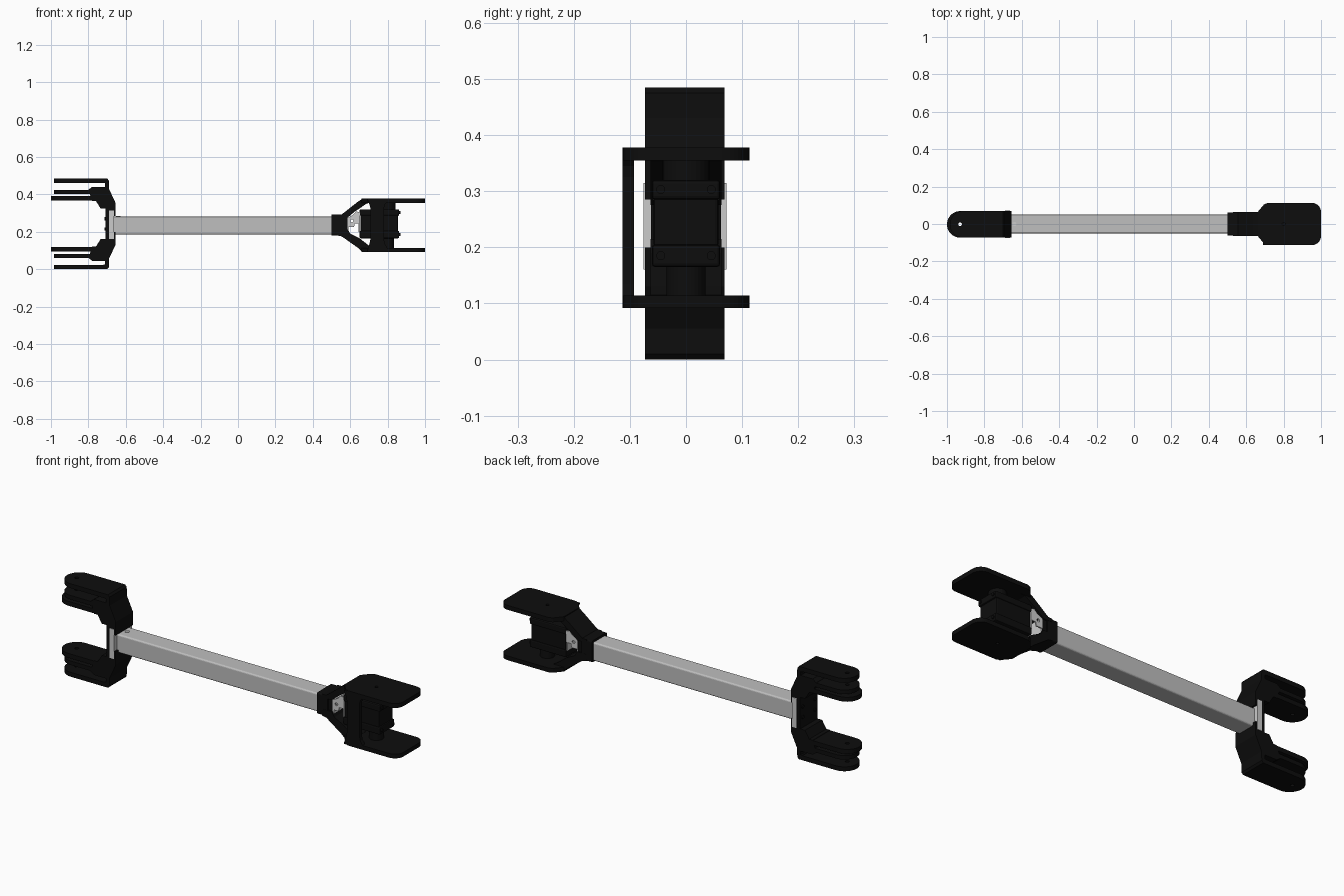
import bpy, bmesh, math

if "Cube" in bpy.data.objects:
    bpy.data.objects.remove(bpy.data.objects["Cube"])

MID = 0.2425  # height of the long axis


def material(name, c):
    m = bpy.data.materials.new(name)
    m.diffuse_color = (*c, 1)
    m.use_nodes = True
    m.node_tree.nodes["Principled BSDF"].inputs["Base Color"].default_value = m.diffuse_color
    return m


BLACK = material("black plastic", (0.004, 0.004, 0.004))
ALU = material("aluminium tube", (0.52, 0.52, 0.52))
SILVER = material("silver bracket", (0.60, 0.60, 0.60))


def flip(pts):
    return [(x, 2 * MID - z) for x, z in pts]


def arc(cx, cy, r, a0, a1, n=10):
    return [(cx + r * math.cos(math.radians(a0 + (a1 - a0) * i / n)),
             cy + r * math.sin(math.radians(a0 + (a1 - a0) * i / n))) for i in range(n + 1)]


def circle(cx, cy, r, n=20):
    return arc(cx, cy, r, 0, 360, n)[:-1]


def rect(cx, cy, hx, hy, r):
    return [p for sx, sy, a in ((1, 1, 0), (-1, 1, 90), (-1, -1, 180), (1, -1, 270))
            for p in arc(cx + sx * (hx - r), cy + sy * (hy - r), r, a, a + 90, 4)]


def prism(name, loops, axis, lo, hi, mat):
    """Extrude a closed outline (first loop) with holes (other loops) along an axis."""
    cu = bpy.data.curves.new(name, 'CURVE')
    cu.dimensions, cu.fill_mode, cu.extrude = '2D', 'BOTH', (hi - lo) / 2
    for pts in loops:
        s = cu.splines.new('POLY')
        s.points.add(len(pts) - 1)
        for p, (u, v) in zip(s.points, pts):
            p.co = (u, v, 0, 1)
        s.use_cyclic_u = True
    tmp = bpy.data.objects.new(name + "_outline", cu)
    bpy.context.collection.objects.link(tmp)
    dg = bpy.context.evaluated_depsgraph_get()
    me = bpy.data.meshes.new_from_object(tmp.evaluated_get(dg))
    bpy.data.objects.remove(tmp)
    bpy.data.curves.remove(cu)
    bm = bmesh.new()
    bm.from_mesh(me)
    for v in bm.verts:
        a, b, d = v.co.x, v.co.y, v.co.z + (lo + hi) / 2
        v.co = {'x': (d, a, b), 'y': (a, d, b), 'z': (a, b, d)}[axis]
    bmesh.ops.remove_doubles(bm, verts=bm.verts, dist=1e-5)
    bmesh.ops.recalc_face_normals(bm, faces=bm.faces)
    bm.to_mesh(me)
    bm.free()
    me.materials.clear()
    me.materials.append(mat)
    for p in me.polygons:
        p.material_index = 0
        p.use_smooth = False
    ob = bpy.data.objects.new(name, me)
    bpy.context.collection.objects.link(ob)
    return ob


def box(name, x, y, z, mat, bevel=0.006):
    bm = bmesh.new()
    bmesh.ops.create_cube(bm, size=1)
    for v in bm.verts:
        v.co = [(lo + hi) / 2 + c * (hi - lo) for c, (lo, hi) in zip(v.co, (x, y, z))]
    if bevel:
        bmesh.ops.bevel(bm, geom=bm.edges[:], offset=bevel, segments=2, profile=0.5, affect='EDGES')
    me = bpy.data.meshes.new(name)
    bm.to_mesh(me)
    bm.free()
    me.materials.append(mat)
    ob = bpy.data.objects.new(name, me)
    bpy.context.collection.objects.link(ob)
    return ob


# Square tube
prism("tube", [rect(0, 0.2325, 0.05, 0.048, 0.008), rect(0, 0.2325, 0.042, 0.04, 0.004)],
      'x', -0.665, 0.53, ALU)
prism("tube_screw", [circle(-0.64, 0, 0.011)], 'z', 0.275, 0.284, SILVER)

# Left fork: stacked round-ended plates on a stepped wall, upper and lower
FY = (-0.073, 0.069)
cy, fr = sum(FY) / 2, (FY[1] - FY[0]) / 2


def finger(tip, root):
    return [arc(tip + fr, cy, fr, 90, 270, 20) + [(root, FY[0]), (root, FY[1])],
            circle(-0.93, cy, 0.01, 12)]


WALL = [(-0.72, 0.485), (-0.70, 0.485), (-0.691, 0.475), (-0.69, 0.43), (-0.655, 0.355),
        (-0.655, 0.285), (-0.69, 0.285), (-0.69, MID), (-0.708, MID), (-0.708, 0.325),
        (-0.735, 0.325), (-0.76, 0.365), (-0.78, 0.365), (-0.80, 0.425), (-0.78, 0.44),
        (-0.71, 0.44), (-0.71, 0.46), (-0.72, 0.46)]
for side, up in (("upper", True), ("lower", False)):
    prism(f"fork_wall_{side}", [WALL if up else flip(WALL)], 'y', *FY, BLACK)
    for part, tip, root, lo, hi in (("outer", -0.985, -0.71, 0.462, 0.485),
                                    ("middle", -0.985, -0.75, 0.403, 0.424),
                                    ("inner", -1.0, -0.75, 0.367, 0.39)):
        if not up:
            lo, hi = 2 * MID - hi, 2 * MID - lo
        prism(f"fork_{part}_plate_{side}", finger(tip, root), 'z', lo, hi, BLACK)

# Silver end plate between the fork wall and the tube
box("end_plate", (-0.69, -0.664), (-0.076, 0.072), (0.16, 0.315), SILVER, 0)
for y in (-0.05, 0.05):
    for z in (0.215, 0.27):
        prism("fork_screw", [circle(y, z, 0.009, 12)], 'x', -0.713, -0.706, BLACK)

# Collar around the right end of the tube
prism("collar", [rect(0, 0.236, 0.062, 0.056, 0.008), rect(0, 0.2325, 0.049, 0.047, 0.004)],
      'x', 0.50, 0.56, BLACK)
box("collar_stop", (0.535, 0.585), (-0.055, 0.055), (0.185, 0.288), BLACK, 0)

# Flared arms from the collar to the two plates
UPPER = [(0.53, 0.292), (0.555, 0.293), (0.64, 0.36), (0.665, 0.377), (0.72, 0.378),
         (0.72, 0.355), (0.69, 0.352), (0.625, 0.308), (0.585, 0.275), (0.53, 0.275)]
LOWER = [(0.53, 0.18), (0.555, 0.175), (0.64, 0.115), (0.665, 0.093), (0.72, 0.092),
         (0.72, 0.115), (0.695, 0.13), (0.65, 0.165), (0.60, 0.19), (0.585, 0.215), (0.53, 0.215)]
prism("arm_upper", [UPPER], 'y', -0.063, 0.063, BLACK)
prism("arm_lower", [LOWER], 'y', -0.063, 0.063, BLACK)

# Wide end plates
half = [(0.66, 0.063), (0.67, 0.075), (0.695, 0.105), (0.715, 0.113)] + arc(0.95, 0.063, 0.05, 90, 0)
plan = half + [(x, -y) for x, y in reversed(half)]
for side, lo, hi in (("upper", 0.355, 0.378), ("lower", 0.092, 0.114)):
    prism(f"end_plate_{side}", [plan, circle(0.80, 0, 0.008, 12)], 'z', lo, hi, BLACK)

# Side strut joining the plates on the front side
prism("side_strut", [[(0.69, 0.375), (0.81, 0.375), (0.785, 0.345), (0.78, 0.325), (0.78, 0.16),
                      (0.785, 0.135), (0.81, 0.095), (0.69, 0.095), (0.703, 0.135), (0.708, 0.16),
                      (0.708, 0.325), (0.703, 0.345)]], 'y', -0.113, -0.093, BLACK)

# Motor: stacked case sections, output discs and case screws
box("motor_case", (0.655, 0.855), (-0.058, 0.058), (0.20, 0.29), BLACK)
box("motor_top", (0.65, 0.862), (-0.061, 0.061), (0.285, 0.32), BLACK)
box("motor_base", (0.65, 0.862), (-0.061, 0.061), (0.165, 0.205), BLACK)
prism("output_disc", [circle(0.80, 0, 0.042, 28)], 'z', 0.318, 0.356, BLACK)
prism("idler_disc", [circle(0.80, 0, 0.035, 28)], 'z', 0.113, 0.167, BLACK)
for y in (-0.045, 0.045):
    for z in (0.185, 0.303):
        prism("motor_screw", [circle(y, z, 0.008, 12)], 'x', 0.858, 0.868, BLACK)

# Silver motor bracket: two drilled cheeks joined by a cross plate
cheek = [(0.585, 0.225), (0.62, 0.225), (0.625, 0.245), (0.652, 0.245), (0.652, 0.305),
         (0.632, 0.308), (0.615, 0.29), (0.585, 0.275)]
for name, y in (("front", -0.058), ("back", 0.052)):
    prism(f"bracket_cheek_{name}", [cheek, circle(0.609, 0.258, 0.008, 12)], 'y', y, y + 0.006, SILVER)
box("bracket_web", (0.645, 0.652), (-0.055, 0.055), (0.20, 0.30), SILVER, 0)
box("bracket_foot", (0.584, 0.592), (-0.055, 0.055), (0.20, 0.275), SILVER, 0)
